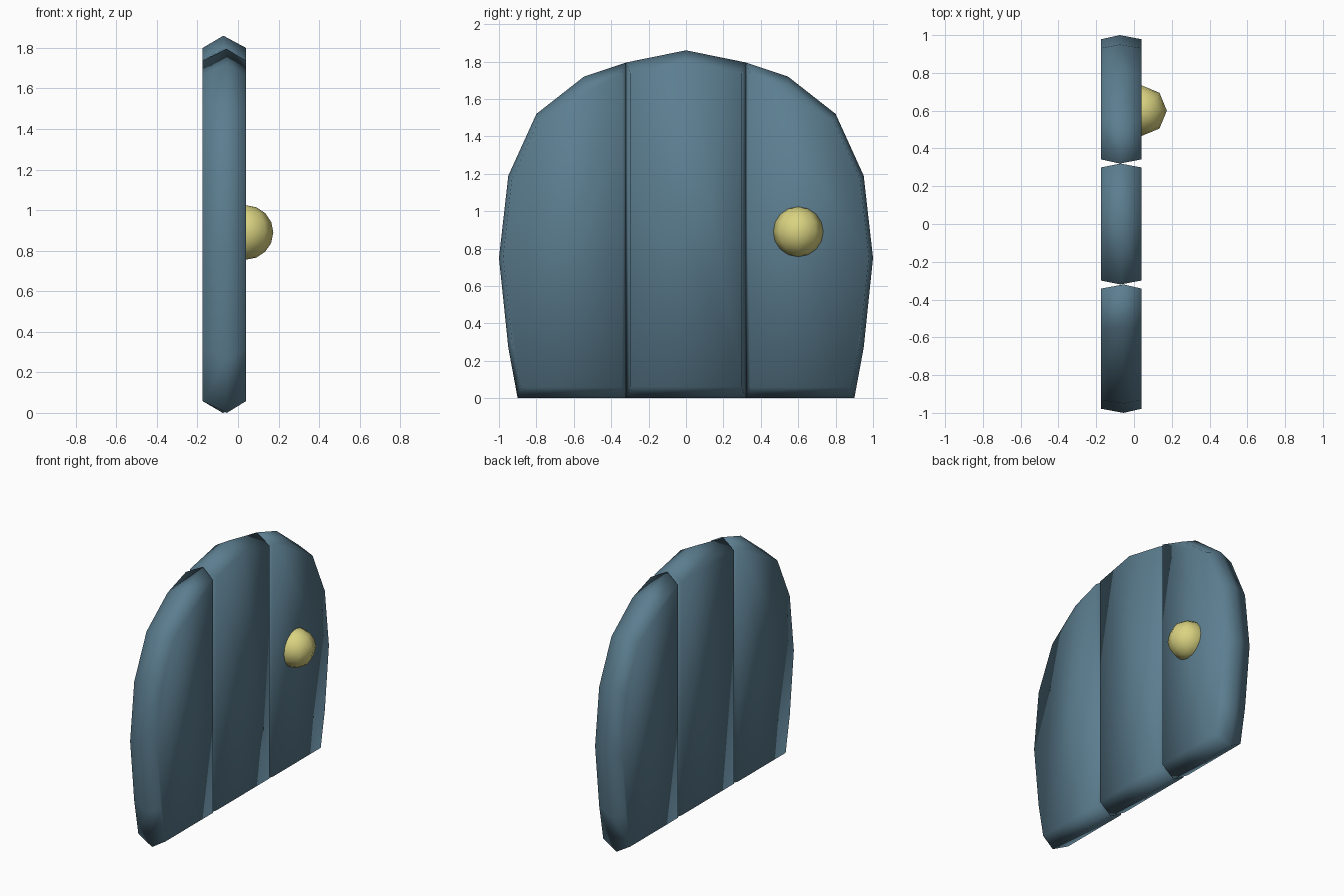
import bpy, bmesh
from mathutils import Vector

cube = bpy.data.objects.get("Cube")
if cube:
    bpy.data.objects.remove(cube, do_unlink=True)


def material(name, rgb):
    m = bpy.data.materials.new(name)
    m.use_nodes = True
    m.diffuse_color = (*rgb, 1)
    m.node_tree.nodes["Principled BSDF"].inputs["Base Color"].default_value = (*rgb, 1)
    return m


blue = material("slate_blue", (0.105, 0.205, 0.275))
yellow = material("pale_yellow", (0.70, 0.65, 0.22))

BACK, FRONT = -0.175, 0.04


def finish(name, bm, mat):
    bmesh.ops.recalc_face_normals(bm, faces=bm.faces)
    mesh = bpy.data.meshes.new(name)
    bm.to_mesh(mesh)
    bm.free()
    mesh.materials.append(mat)
    mesh.shade_smooth()
    obj = bpy.data.objects.new(name, mesh)
    bpy.context.collection.objects.link(obj)
    return obj


def plank(name, outline, ridge_x, shrink=0.935):
    """Board with a pointed rim: full outline at the ridge, shrunken faces."""
    bm = bmesh.new()
    ys, zs = zip(*outline)
    cy, cz = (min(ys) + max(ys)) / 2, (min(zs) + max(zs)) / 2
    loops = []
    for x, s in ((BACK, shrink), (ridge_x, 1), (FRONT, shrink)):
        loops.append([bm.verts.new((x, cy + (y - cy) * s, cz + (z - cz) * s))
                      for y, z in outline])
    n = len(outline)
    for a, b in zip(loops, loops[1:]):
        for i in range(n):
            j = (i + 1) % n
            bm.faces.new((a[i], a[j], b[j], b[i]))
    bm.faces.new(loops[0])
    bm.faces.new(loops[-1])
    return finish(name, bm, blue)


# Three planks of the arched door
side = [(0.32, 0), (0.9, 0), (0.95, 0.27), (1, 0.75), (0.95, 1.19),
        (0.8, 1.52), (0.545, 1.72), (0.32, 1.795)]
plank("knob_side_plank", side, -0.075)
plank("hinge_side_plank", [(-y, z) for y, z in side], -0.055)
plank("middle_plank", [(-0.32, 0), (0.32, 0), (0.32, 1.795), (0, 1.86), (-0.32, 1.795)], -0.072)

# Round knob, half sunk into the door
bm = bmesh.new()
bmesh.ops.create_uvsphere(bm, u_segments=8, v_segments=8, radius=0.134)
bmesh.ops.translate(bm, verts=bm.verts, vec=Vector((FRONT, 0.6, 0.89)))
finish("door_knob", bm, yellow)
